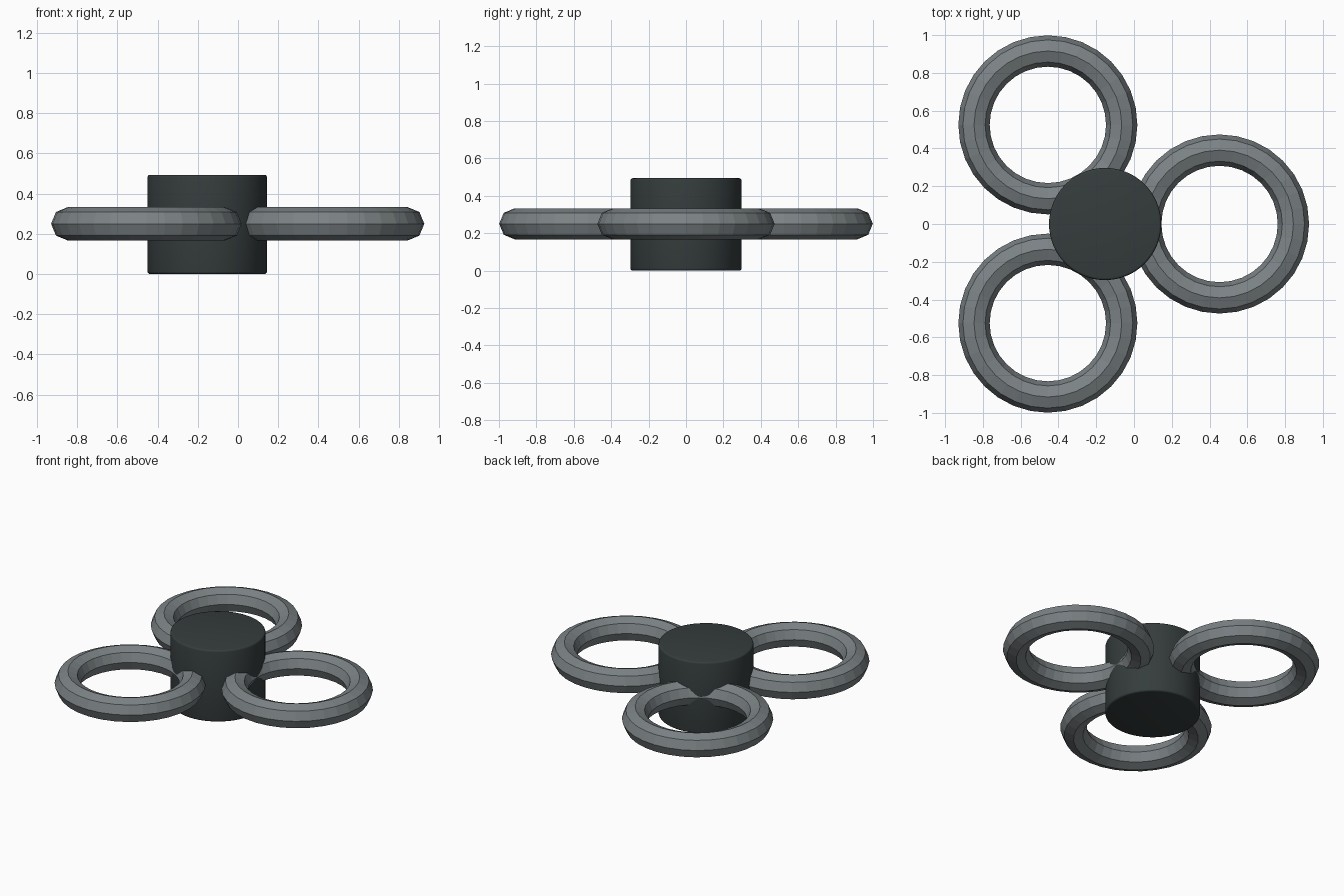
import bpy
from math import cos, sin, radians

old = bpy.data.objects.get("Cube")
if old:
    bpy.data.objects.remove(old, do_unlink=True)


def material(name, rgb):
    mat = bpy.data.materials.new(name)
    mat.use_nodes = True
    color = (*rgb, 1.0)
    mat.diffuse_color = color
    mat.node_tree.nodes["Principled BSDF"].inputs["Base Color"].default_value = color
    return mat


steel = material("steel grey", (0.20, 0.225, 0.235))
charcoal = material("charcoal", (0.036, 0.046, 0.046))

HUB_X, MID_Z, ARM = -0.153, 0.25, 0.606

# Central hub with softly rounded rims
bpy.ops.mesh.primitive_cylinder_add(vertices=64, radius=0.297, depth=0.494,
                                    location=(HUB_X, 0, MID_Z - 0.003))
hub = bpy.context.object
hub.name = "hub"
hub.data.materials.append(charcoal)
bevel = hub.modifiers.new("rim bevel", "BEVEL")
bevel.width = 0.012
bevel.segments = 3
bpy.ops.object.modifier_apply(modifier=bevel.name)
bpy.ops.object.shade_smooth_by_angle(angle=radians(35))

# Three faceted rings spaced evenly around the hub
for name, angle in (("left_ring", 0), ("back_ring", 120), ("front_ring", 240)):
    a = radians(angle)
    bpy.ops.mesh.primitive_torus_add(
        major_segments=32, minor_segments=8, major_radius=0.391, minor_radius=0.083,
        location=(HUB_X + ARM * cos(a), ARM * sin(a), MID_Z))
    ring = bpy.context.object
    ring.name = name
    ring.data.materials.append(steel)
    bpy.ops.object.shade_flat()
